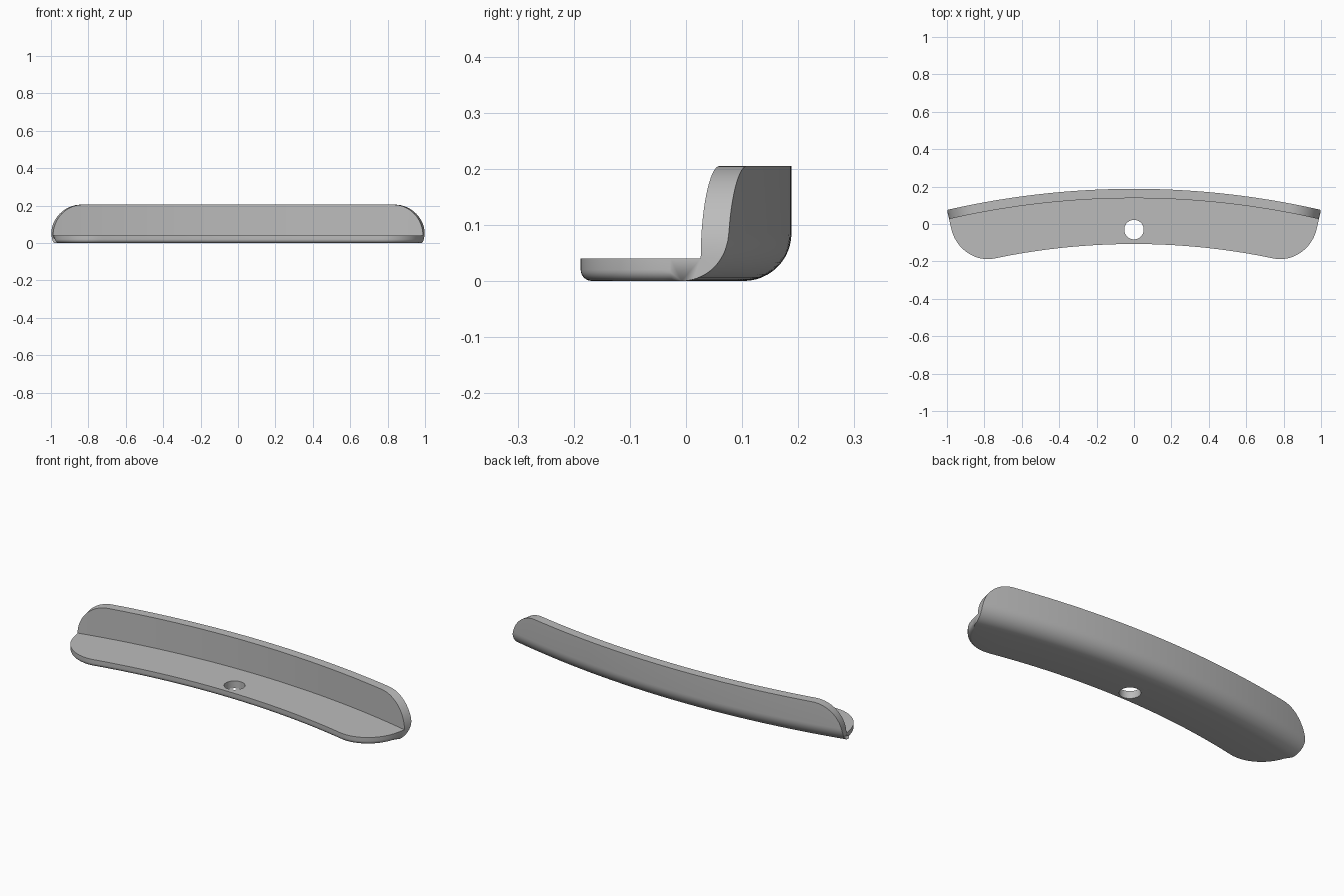
import bpy, bmesh, math

if "Cube" in bpy.data.objects:
    bpy.data.objects.remove(bpy.data.objects["Cube"])

R, CY = 4.48, -4.292        # back-face radius and arc centre
S = R * 0.2251              # half length along the back arc
CORNER = 0.2                # plan rounding of the shelf ends
SC = S - CORNER
THICK, WALL, TOP = 0.04, 0.05, 0.205
WALL_R = TOP - THICK        # rounding of the wall ends
HEEL, LIP = 0.085, 0.02     # outer heel and lower front edge roundings


def bend(s, depth, z):
    """Place a point at arc length s, depth in from the back face."""
    a, r = s / R, R - depth
    return (r * math.sin(a), CY + r * math.cos(a), z)


def section(s, phi, sign):
    """L-shaped cross-section; phi turns around the shelf corner."""
    depth = 0.295 + 0.01 * min(1, s / SC) ** 2
    over = max(0, s - (S - WALL_R))
    h = THICK + math.sqrt(max(0, WALL_R ** 2 - over ** 2))

    def edge(inset, z):
        rad = CORNER - inset
        es = s if phi == 0 else SC + rad * math.sin(phi)
        return (es, depth - CORNER + rad * math.cos(phi), z)

    pts = [(s, WALL, h), (s, WALL, THICK), edge(0, THICK)]
    # rounded lower front edge
    for i in range(7):
        a = math.pi / 2 * i / 6
        pts.append(edge(LIP * (1 - math.cos(a)), LIP * (1 - math.sin(a))))
    # rounded heel, cut off where the wall is lower than the rounding
    amax = math.acos(max(0, 1 - h / HEEL))
    for i in range(13):
        a = amax * i / 12
        pts.append((s, HEEL * (1 - math.sin(a)), HEEL * (1 - math.cos(a))))
    pts.append((s, HEEL * (1 - math.sin(amax)), h))
    return [bend(sign * p[0], p[1], p[2]) for p in pts]


# Stations: rounded end, straight run, rounded end
N, M = 18, 24
ends = [(SC + CORNER * math.sin(math.pi / 2 * i / N), math.pi / 2 * i / N)
        for i in range(1, N + 1)]
half = [(SC * i / M, 0) for i in range(M + 1)] + ends
stations = [(s, p, -1) for s, p in reversed(half[1:])] + [(s, p, 1) for s, p in half]

# Loft the bracket
bm = bmesh.new()
rings = [[bm.verts.new(c) for c in section(*st)] for st in stations]
n = len(rings[0])
for a, b in zip(rings, rings[1:]):
    for i in range(n):
        j = (i + 1) % n
        bm.faces.new((a[i], a[j], b[j], b[i]))
caps = [bm.faces.new(rings[0]), bm.faces.new(rings[-1])]
bmesh.ops.triangulate(bm, faces=caps)
bmesh.ops.remove_doubles(bm, verts=bm.verts, dist=1e-5)
bmesh.ops.recalc_face_normals(bm, faces=bm.faces)
mesh = bpy.data.meshes.new("curved_bracket")
bm.to_mesh(mesh)
bm.free()
bracket = bpy.data.objects.new("curved_bracket", mesh)
bpy.context.collection.objects.link(bracket)
grey = bpy.data.materials.new("plain grey")
grey.diffuse_color = (0.5, 0.5, 0.5, 1)
grey.use_nodes = True
grey.node_tree.nodes["Principled BSDF"].inputs["Base Color"].default_value = grey.diffuse_color
mesh.materials.append(grey)

# Screw hole through the shelf
bpy.ops.mesh.primitive_cylinder_add(vertices=48, radius=0.052, depth=0.3,
                                    location=(0, -0.03, 0.02))
cutter = bpy.context.object
cutter.name = "hole_cutter"
cutter.data.materials.append(grey)
mod = bracket.modifiers.new("screw_hole", "BOOLEAN")
mod.operation, mod.solver, mod.object = "DIFFERENCE", "EXACT", cutter
bpy.context.view_layer.objects.active = bracket
bpy.ops.object.select_all(action="DESELECT")
bracket.select_set(True)
bpy.ops.object.modifier_apply(modifier=mod.name)
bpy.data.objects.remove(cutter)
bpy.ops.object.shade_smooth_by_angle(angle=math.radians(30))
